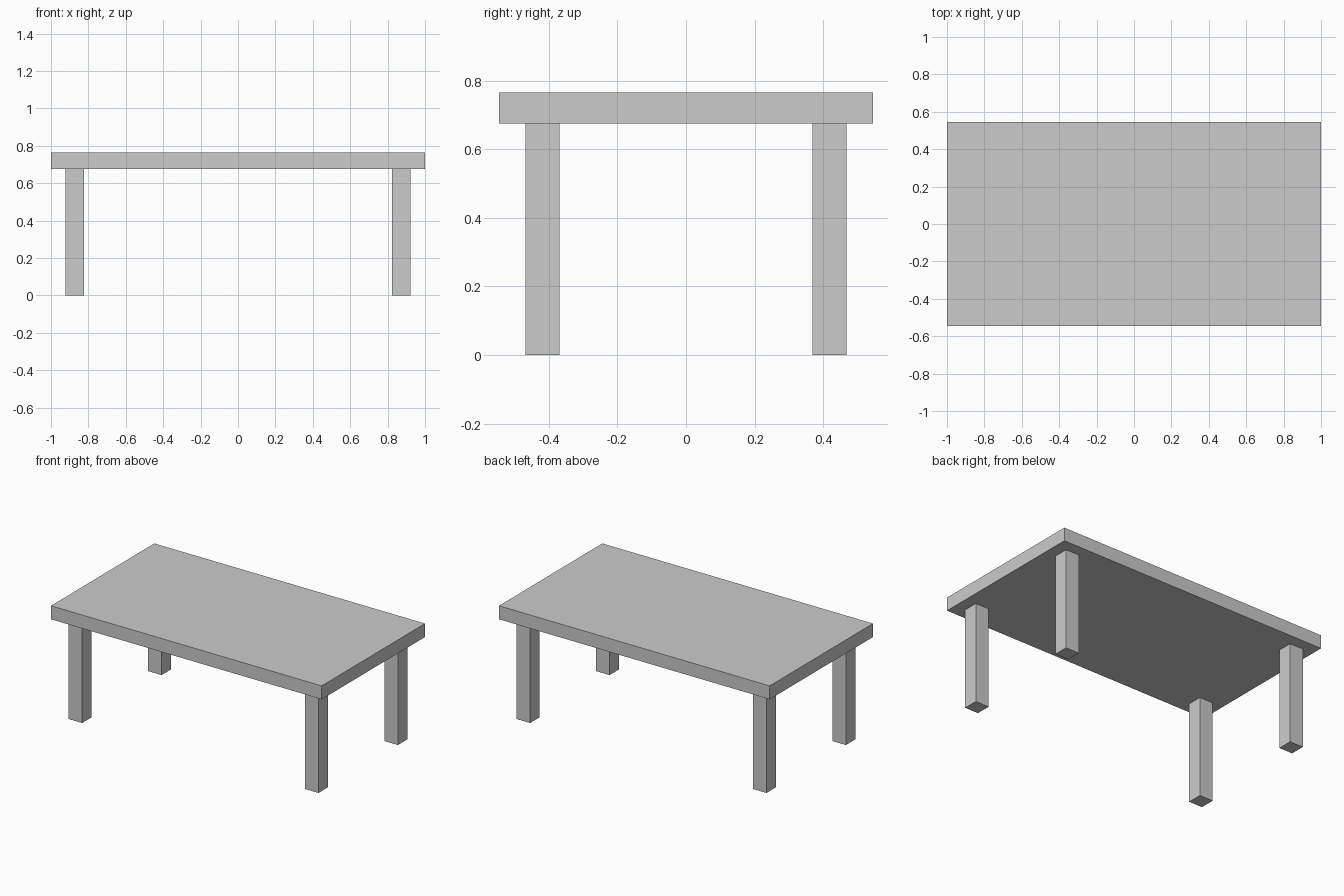
import bpy

if "Cube" in bpy.data.objects:
    bpy.data.objects.remove(bpy.data.objects["Cube"])


def box(name, center, size):
    bpy.ops.mesh.primitive_cube_add(size=1, location=center)
    obj = bpy.context.object
    obj.name = name
    obj.scale = size
    bpy.ops.object.transform_apply(location=False, rotation=False, scale=True)
    return obj


TOP_Z, UNDER_Z = 0.765, 0.675
LEG_X, LEG_Y, LEG_W = 0.873, 0.419, 0.099

# Table top slab
box("table_top", (0, 0, (TOP_Z + UNDER_Z) / 2), (2.0, 1.09, TOP_Z - UNDER_Z))

# Four square legs, inset from the corners
for y_name, sy in (("front", -1), ("back", 1)):
    for x_name, sx in (("left", -1), ("right", 1)):
        box(f"{y_name}_{x_name}_leg",
            (sx * LEG_X, sy * LEG_Y, UNDER_Z / 2),
            (LEG_W, LEG_W, UNDER_Z))
